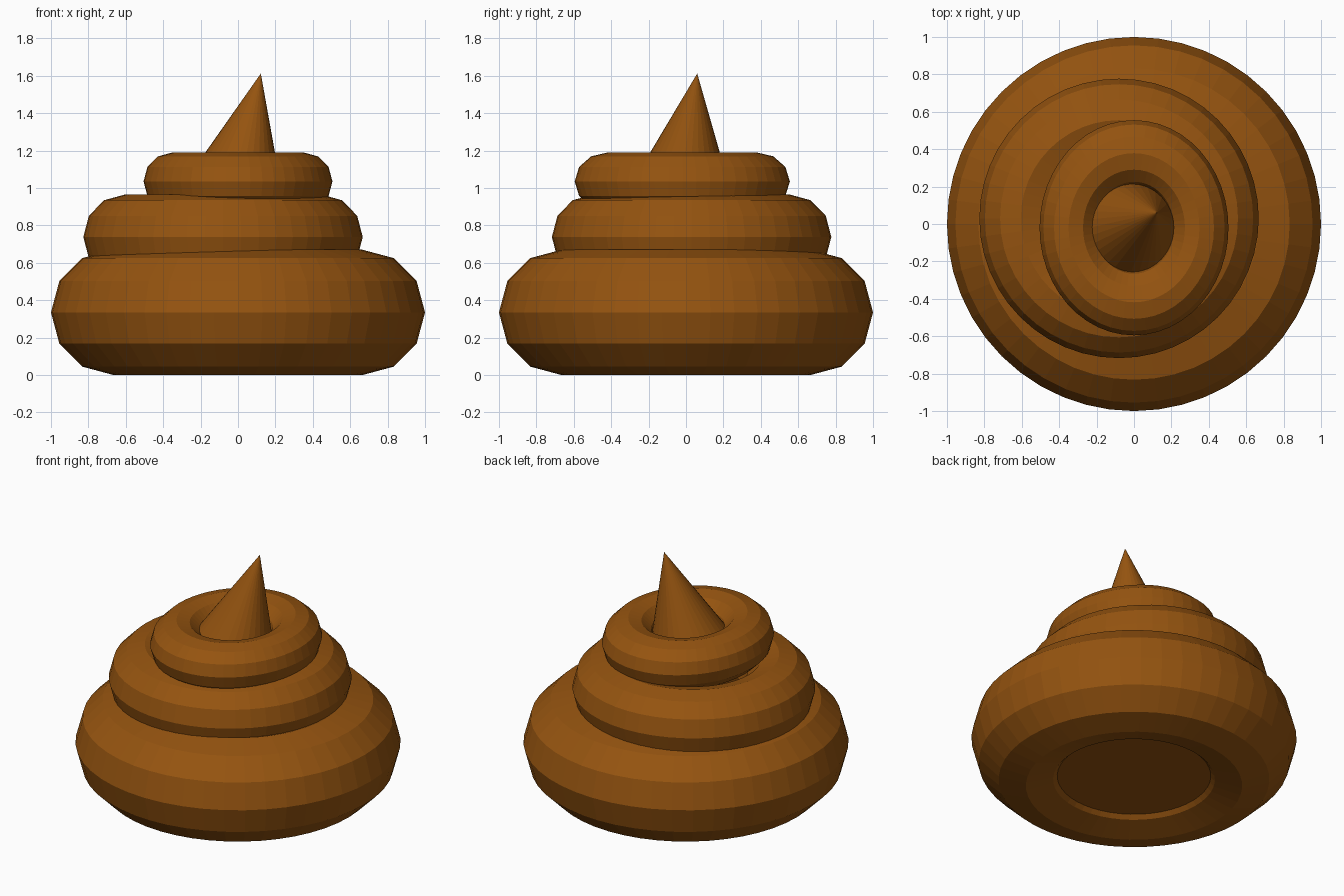
import bpy, bmesh, math
from mathutils import Vector

if "Cube" in bpy.data.objects:
    bpy.data.objects.remove(bpy.data.objects["Cube"])

brown = bpy.data.materials.new("brown")
brown.diffuse_color = (0.30, 0.088, 0.005, 1)
brown.use_nodes = True
brown.node_tree.nodes["Principled BSDF"].inputs["Base Color"].default_value = brown.diffuse_color


def finish(name, bm):
    bmesh.ops.recalc_face_normals(bm, faces=bm.faces)
    mesh = bpy.data.meshes.new(name)
    bm.to_mesh(mesh)
    bm.free()
    mesh.materials.append(brown)
    obj = bpy.data.objects.new(name, mesh)
    bpy.context.collection.objects.link(obj)
    return obj


def coil(name, center, major, minor, height, stretch_y=1.0, n=48, m=12):
    """Flat-shaded ring with a 12-sided section of half height `height`."""
    bm = bmesh.new()
    rings = []
    for i in range(n):
        a = 2 * math.pi * i / n
        ring = []
        for j in range(m):
            b = 2 * math.pi * j / m
            r = major + minor * math.cos(b)
            ring.append(bm.verts.new(Vector(center) + Vector((
                r * math.cos(a), r * math.sin(a) * stretch_y, height * math.sin(b)))))
        rings.append(ring)
    for i in range(n):
        p, q = rings[i], rings[(i + 1) % n]
        for j in range(m):
            k = (j + 1) % m
            bm.faces.new((p[j], q[j], q[k], p[k]))
    return finish(name, bm)


# Three stacked coils
coil("bottom_coil", (0, 0, 0.335), 0.665, 0.335, 0.335)
coil("middle_coil", (-0.08, 0.03, 0.738), 0.525, 0.222, 0.227)
coil("top_coil", (0, -0.02, 1.035), 0.35, 0.155, 0.155, 1.139)

# Core closing the hole underneath
bm = bmesh.new()
bmesh.ops.create_cone(bm, cap_ends=True, segments=48, radius1=0.48, radius2=0.48, depth=0.45)
bmesh.ops.translate(bm, verts=bm.verts, vec=(0, 0, 0.07 + 0.225))
finish("core", bm)

# Leaning pointed tip
bm = bmesh.new()
apex = Vector((0.122, 0.06, 1.612))
depth = 0.61
bmesh.ops.create_cone(bm, cap_ends=True, segments=32, radius1=0.269, radius2=0, depth=depth)
bmesh.ops.remove_doubles(bm, verts=bm.verts, dist=1e-5)
for v in bm.verts:
    drop = depth / 2 - v.co.z
    v.co = Vector((v.co.x + apex.x - 0.262 * drop,
                   v.co.y + apex.y - 0.155 * drop, apex.z - drop))
finish("tip", bm)
